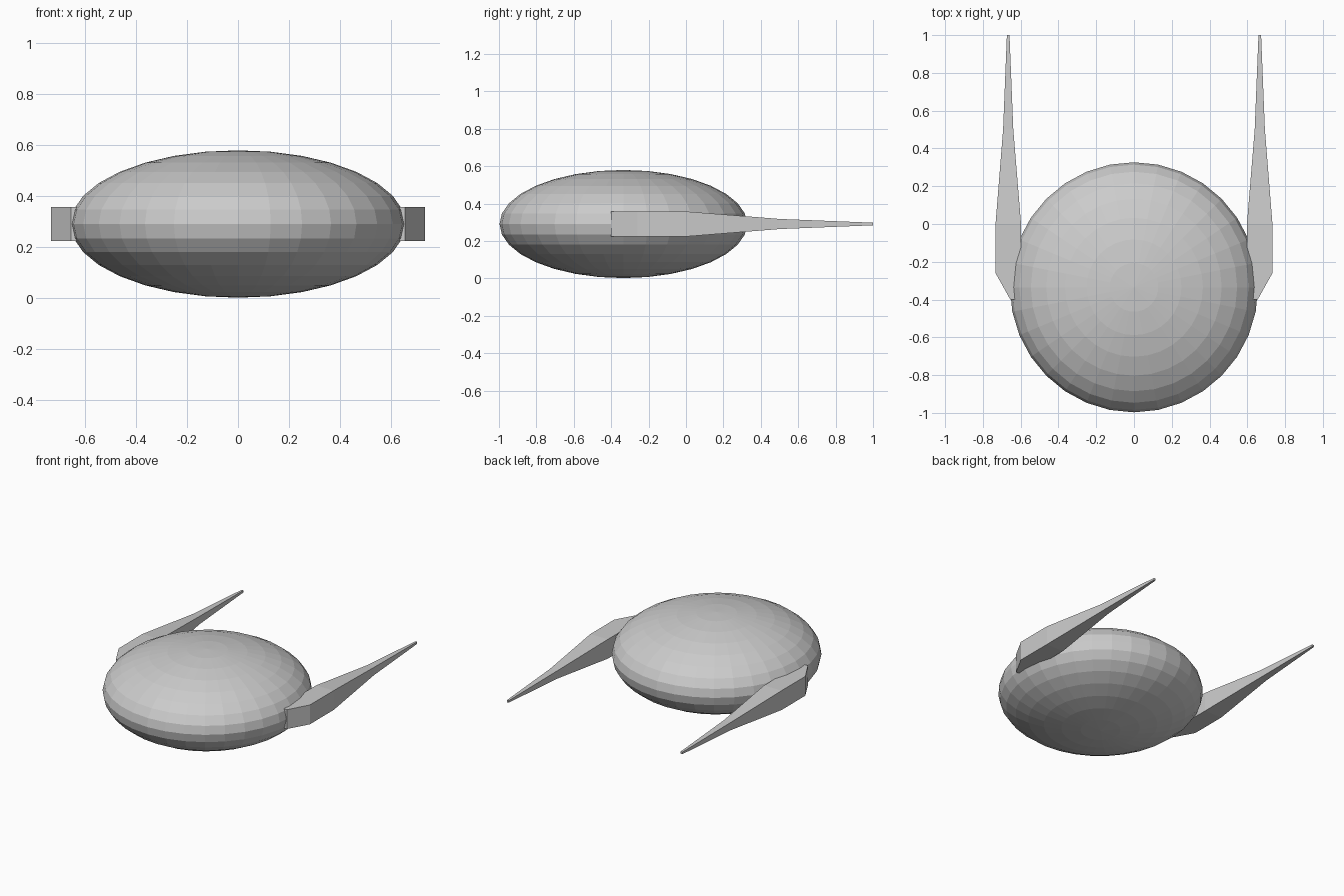
import bpy
import bmesh

if "Cube" in bpy.data.objects:
    bpy.data.objects.remove(bpy.data.objects["Cube"])

CZ = 0.291  # mid height

# Flattened main body
bpy.ops.mesh.primitive_uv_sphere_add(segments=32, ring_count=16, location=(0, -0.335, CZ))
body = bpy.context.object
body.name = "body"
body.scale = (0.657, 0.662, 0.289)


def make_prong(name, side):
    # Square sections along y: (y, inner x, outer x, half height)
    sections = [
        (-0.40, 0.598, 0.655, 0.067),
        (-0.26, 0.598, 0.733, 0.067),
        (0.00, 0.598, 0.733, 0.067),
        (0.50, 0.639, 0.693, 0.027),
        (1.00, 0.659, 0.673, 0.007),
    ]
    bm = bmesh.new()
    rings = []
    for y, xi, xo, h in sections:
        corners = [(xi, -h), (xo, -h), (xo, h), (xi, h)]
        rings.append([bm.verts.new((side * x, y, CZ + z)) for x, z in corners])
    for a, b in zip(rings, rings[1:]):
        for i in range(4):
            j = (i + 1) % 4
            bm.faces.new((a[i], a[j], b[j], b[i]))
    bm.faces.new(rings[0])
    bm.faces.new(rings[-1])
    bmesh.ops.recalc_face_normals(bm, faces=bm.faces)
    mesh = bpy.data.meshes.new(name)
    bm.to_mesh(mesh)
    bm.free()
    bpy.context.collection.objects.link(bpy.data.objects.new(name, mesh))


# Tapered side prongs
make_prong("right_prong", 1)
make_prong("left_prong", -1)
